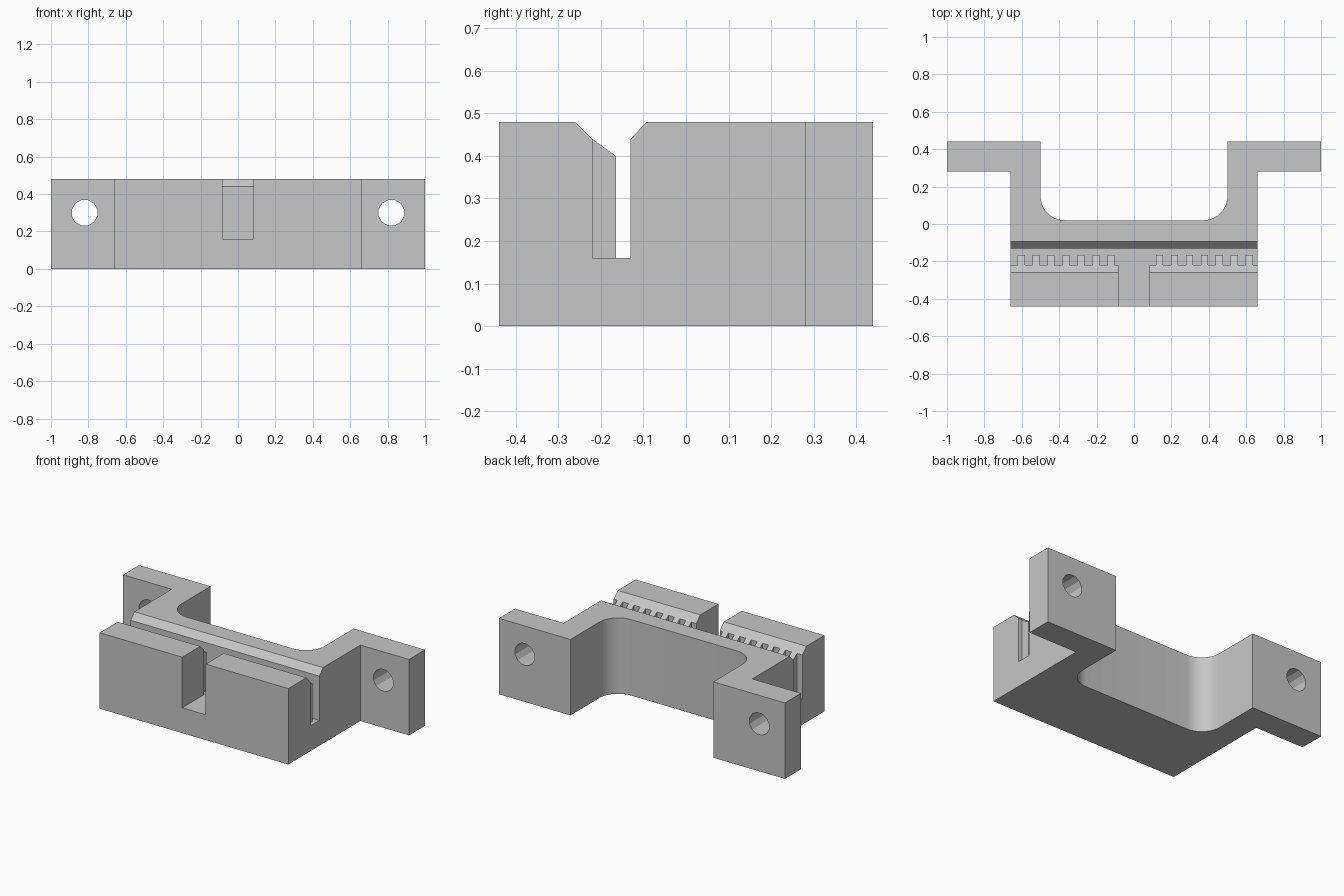
import bpy, bmesh
from math import sin, cos, pi, radians

default = bpy.data.objects.get("Cube")
if default:
    bpy.data.objects.remove(default, do_unlink=True)

grey = bpy.data.materials.new("light_grey")
grey.use_nodes = True
colour = (0.57, 0.57, 0.57, 1)
grey.diffuse_color = colour
grey.node_tree.nodes["Principled BSDF"].inputs["Base Color"].default_value = colour

HEIGHT, FLOOR = 0.48, 0.16


def prisms(name, outline, axis, spans):
    """Extrude a closed outline along an axis, once per (low, high) span."""
    place = {"x": lambda u, v, d: (d, u, v),
             "y": lambda u, v, d: (u, d, v),
             "z": lambda u, v, d: (u, v, d)}[axis]
    bm = bmesh.new()
    for low, high in spans:
        rings = [[bm.verts.new(place(u, v, d)) for u, v in outline] for d in (low, high)]
        bm.faces.new(rings[0])
        bm.faces.new(rings[1])
        for i in range(len(outline)):
            j = (i + 1) % len(outline)
            bm.faces.new((rings[0][i], rings[0][j], rings[1][j], rings[1][i]))
    bmesh.ops.recalc_face_normals(bm, faces=bm.faces)
    mesh = bpy.data.meshes.new(name)
    bm.to_mesh(mesh)
    bm.free()
    mesh.materials.append(grey)
    ob = bpy.data.objects.new(name, mesh)
    bpy.context.collection.objects.link(ob)
    return ob


def combine(target, tool, operation):
    """Apply a boolean and remove the tool object."""
    bpy.context.view_layer.objects.active = target
    mod = target.modifiers.new(tool.name, "BOOLEAN")
    mod.object, mod.operation, mod.solver = tool, operation, "EXACT"
    bpy.ops.object.modifier_apply(modifier=mod.name)
    bpy.data.objects.remove(tool, do_unlink=True)


# Bracket body: half footprint with a rounded inner corner, mirrored
radius, steps = 0.13, 10
arc = [(0.5 - radius + radius * cos(a), 0.02 + radius - radius * sin(a))
       for a in (i * pi / 2 / steps for i in range(steps + 1))]
half = [(0.66, -0.44), (0.66, 0.28), (1, 0.28), (1, 0.44), (0.5, 0.44)] + arc
footprint = half + [(-x, y) for x, y in reversed(half)]
body = prisms("clamp_bracket", footprint, "z", [(0, HEIGHT)])

# Long belt slot with chamfered lips
slot = [(-0.22, FLOOR), (-0.13, FLOOR), (-0.13, 0.44), (-0.093, HEIGHT),
        (-0.093, 0.6), (-0.26, 0.6), (-0.26, HEIGHT), (-0.22, 0.44)]
combine(body, prisms("slot_cutter", slot, "x", [(-0.8, 0.8)]), "DIFFERENCE")

# Central notch through the front wall
notch = [(-0.5, FLOOR), (-0.2, FLOOR), (-0.2, 0.6), (-0.5, 0.6)]
combine(body, prisms("notch_cutter", notch, "x", [(-0.082, 0.082)]), "DIFFERENCE")

# Gripping teeth on the front wall of the slot
tooth = [(-0.23, 0.15), (-0.165, 0.15), (-0.165, 0.4), (-0.22, 0.44), (-0.23, 0.44)]
spans = [(start + 0.08 * i, start + 0.08 * i + 0.038)
         for start in (-0.622, 0.117) for i in range(7)]
combine(body, prisms("belt_teeth", tooth, "x", spans), "UNION")

# Bolt holes through the mounting flanges
for side in (-1, 1):
    hole = [(side * 0.82 + 0.07 * cos(a), 0.3 + 0.07 * sin(a))
            for a in (pi / 12 + i * pi / 6 for i in range(12))]
    combine(body, prisms("bolt_hole_cutter", hole, "y", [(0.2, 0.5)]), "DIFFERENCE")

# Smooth only the rounded corners
bpy.ops.object.select_all(action="DESELECT")
body.select_set(True)
bpy.context.view_layer.objects.active = body
bpy.ops.object.shade_smooth_by_angle(angle=radians(20))
